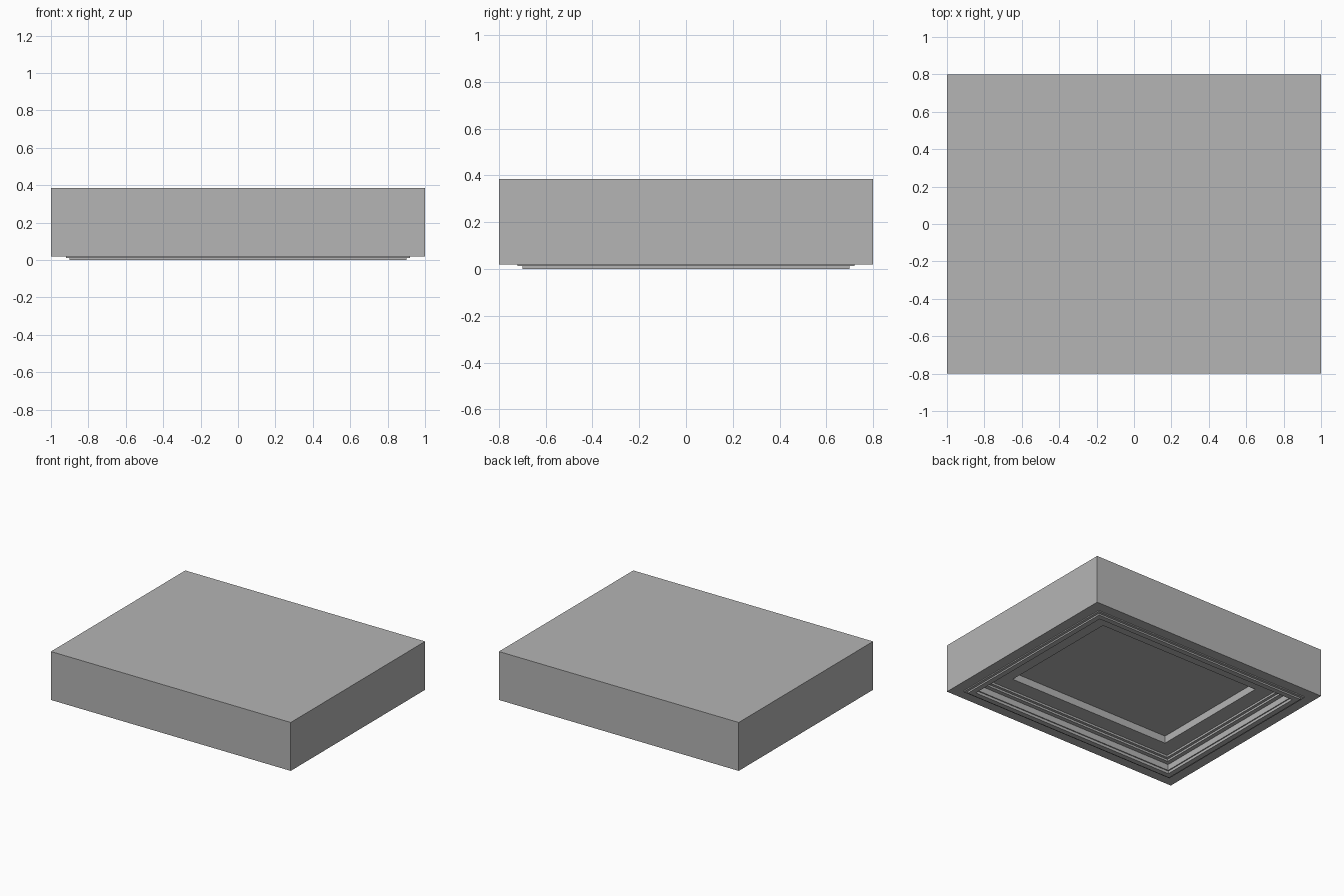
import bpy
import bmesh

HALF_X, HALF_Y = 1.0, 0.8

cube = bpy.data.objects.get("Cube")
if cube:
    bpy.data.objects.remove(cube, do_unlink=True)

grey = bpy.data.materials.new("plain_grey")
grey.use_nodes = True
colour = (0.46, 0.46, 0.46, 1.0)
grey.diffuse_color = colour
grey.node_tree.nodes["Principled BSDF"].inputs["Base Color"].default_value = colour


def stepped_part(name, profile, closed=False):
    """Sweep (inset, height) points around the rectangular plan.
    A closed profile makes a frame, an open one is capped at both ends."""
    bm = bmesh.new()
    loops = []
    for inset, z in profile:
        x, y = HALF_X - inset, HALF_Y - inset
        loops.append([bm.verts.new((sx * x, sy * y, z))
                      for sx, sy in ((-1, -1), (1, -1), (1, 1), (-1, 1))])
    pairs = list(zip(loops, loops[1:]))
    if closed:
        pairs.append((loops[-1], loops[0]))
    else:
        bm.faces.new(loops[0])
        bm.faces.new(loops[-1])
    for a, b in pairs:
        for i in range(4):
            j = (i + 1) % 4
            bm.faces.new((a[i], a[j], b[j], b[i]))
    bmesh.ops.recalc_face_normals(bm, faces=bm.faces)
    mesh = bpy.data.meshes.new(name)
    bm.to_mesh(mesh)
    bm.free()
    mesh.materials.append(grey)
    obj = bpy.data.objects.new(name, mesh)
    bpy.context.collection.objects.link(obj)
    return obj


# Solid slab with a stepped tray recess in its underside
stepped_part("ceiling_slab", [
    (0, 0.385), (0, 0.02),
    (0.148, 0.02), (0.148, 0.065),
    (0.18, 0.065), (0.18, 0.08),
    (0.20, 0.08), (0.20, 0.095),
    (0.32, 0.095), (0.32, 0.15),
])

# Two-step trim frame hanging below the slab
stepped_part("trim_frame", [
    (0.08, 0.02), (0.08, 0.012), (0.10, 0.012),
    (0.10, 0), (0.14, 0), (0.14, 0.02),
], closed=True)
